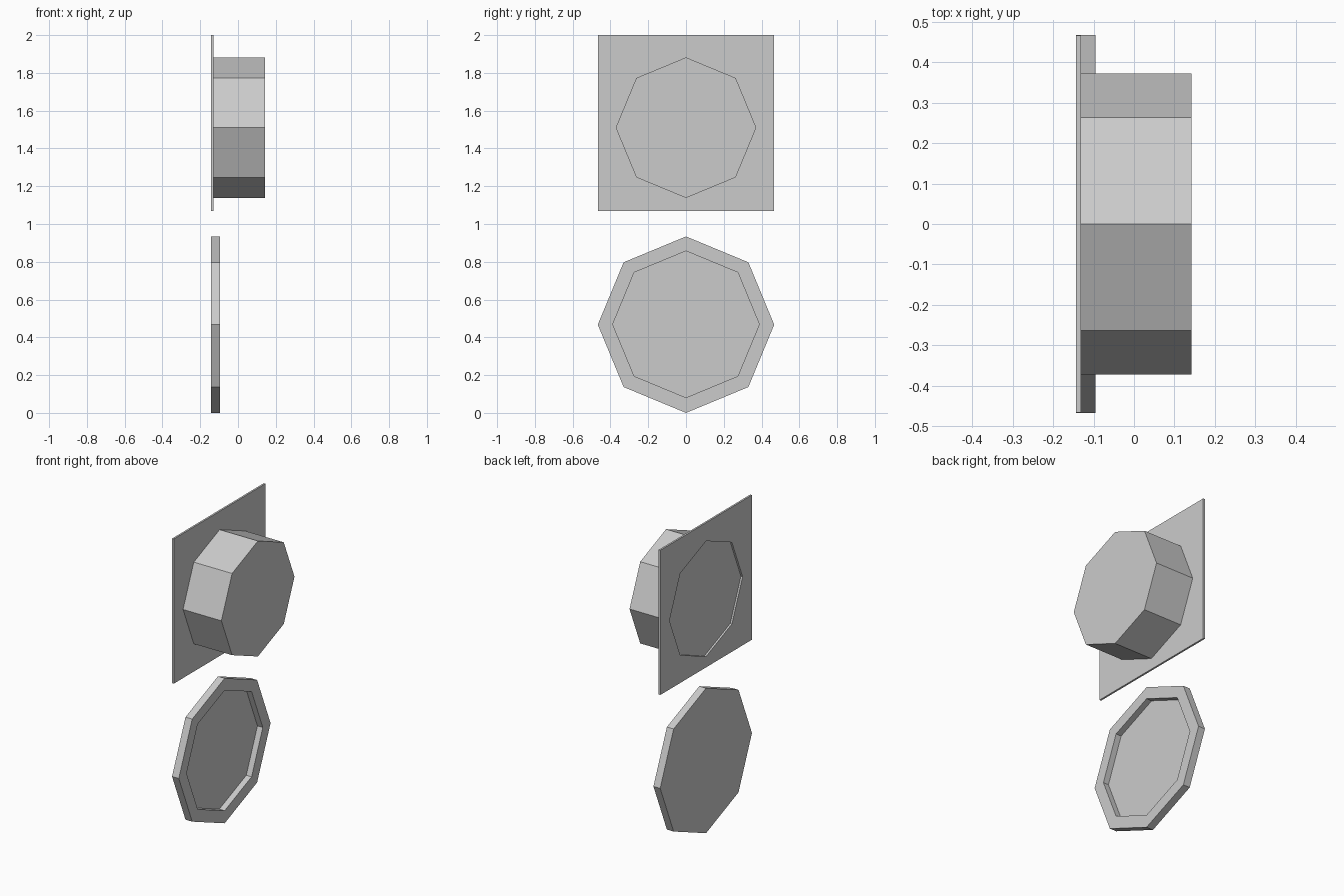
import bpy, bmesh
from math import cos, sin, pi

if "Cube" in bpy.data.objects:
    bpy.data.objects.remove(bpy.data.objects["Cube"])


def octagon(r, zc):
    # eight points in the YZ plane, one corner pointing up
    return [(r * cos(k * pi / 4), zc + r * sin(k * pi / 4)) for k in range(8)]


def square(h, zc):
    # corners and edge midpoints, so it pairs with the octagon
    return [(h * round(cos(k * pi / 4)), zc + h * round(sin(k * pi / 4))) for k in range(8)]


def loft(name, rings, closed=False):
    # skin a list of (x, outline) rings; either loop round or cap both ends
    bm = bmesh.new()
    loops = [[bm.verts.new((x, y, z)) for y, z in pts] for x, pts in rings]
    pairs = list(zip(loops, loops[1:]))
    if closed:
        pairs.append((loops[-1], loops[0]))
    else:
        bm.faces.new(loops[0])
        bm.faces.new(loops[-1])
    for a, b in pairs:
        for i in range(8):
            j = (i + 1) % 8
            bm.faces.new((a[i], a[j], b[j], b[i]))
    bmesh.ops.recalc_face_normals(bm, faces=bm.faces)
    mesh = bpy.data.meshes.new(name)
    bm.to_mesh(mesh)
    bm.free()
    obj = bpy.data.objects.new(name, mesh)
    bpy.context.collection.objects.link(obj)
    return obj


BACK, FRONT, PLATE = -0.143, 0.142, -0.131

# Thin square plate with an octagonal opening
cup_outline = octagon(0.372, 1.51)
plate_outline = square(0.466, 1.534)
loft("mounting_plate", [(BACK, plate_outline), (PLATE, plate_outline),
                        (PLATE, cup_outline), (BACK, cup_outline)], closed=True)

# Octagonal drum standing out from the plate
loft("octagonal_drum", [(PLATE, cup_outline), (FRONT, cup_outline)])

# Separate octagonal lid with a raised rim and recessed floor
lid_outline = octagon(0.467, 0.467)
recess = octagon(0.388, 0.469)
loft("octagonal_lid", [(BACK, lid_outline), (-0.095, lid_outline),
                       (-0.095, recess), (-0.133, recess)])
